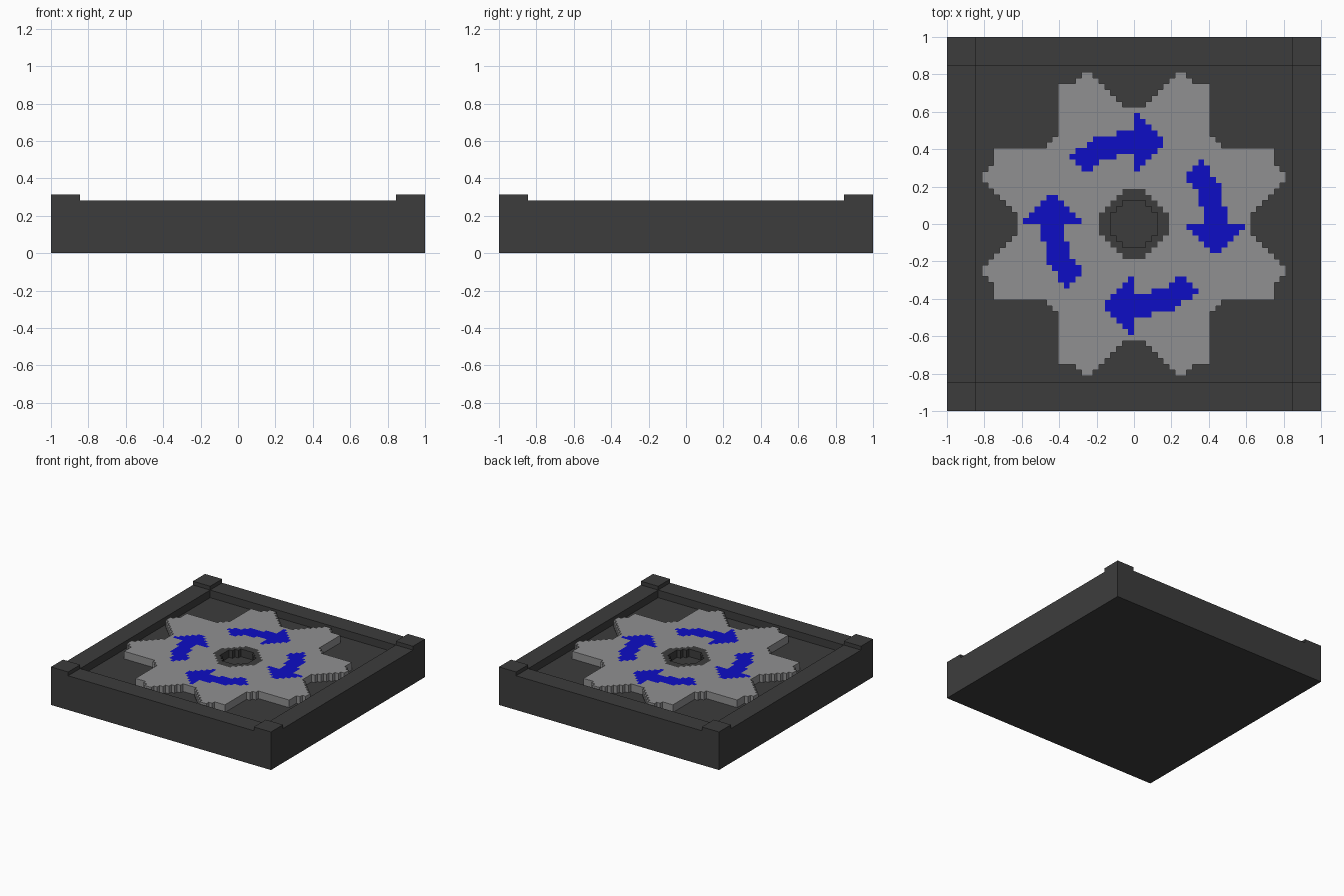
import bpy
import bmesh

cube = bpy.data.objects.get("Cube")
if cube:
    bpy.data.objects.remove(cube, do_unlink=True)

U = 1 / 32                      # one block
FLOOR, RIM, POST = 7, 9, 10     # heights in blocks


def material(name, rgb):
    m = bpy.data.materials.new(name)
    m.use_nodes = True
    m.diffuse_color = (*rgb, 1)
    bsdf = m.node_tree.nodes["Principled BSDF"]
    bsdf.inputs["Base Color"].default_value = (*rgb, 1)
    bsdf.inputs["Roughness"].default_value = 0.8
    return m


dark = material("dark grey", (0.046, 0.046, 0.046))
grey = material("light grey", (0.28, 0.28, 0.285))
blue = material("blue", (0.004, 0.004, 0.56))


def columns(name, cuts, bottom, top, mats, paint=lambda x, y: 0):
    """Block columns between the cut lines; top(x, y) is a height, or None for a gap."""
    bm = bmesh.new()
    spans = list(zip(cuts, cuts[1:]))
    n = len(spans)

    def height(i, j):
        if 0 <= i < n and 0 <= j < n:
            h = top(spans[i][0], spans[j][0])
            return bottom if h is None else h
        return bottom

    def quad(points, index=0):
        face = bm.faces.new([bm.verts.new((x * U, y * U, z * U)) for x, y, z in points])
        face.material_index = index

    for i, (x0, x1) in enumerate(spans):
        for j, (y0, y1) in enumerate(spans):
            h = height(i, j)
            if h <= bottom:
                continue
            quad([(x0, y0, h), (x1, y0, h), (x1, y1, h), (x0, y1, h)], paint(x0, y0))
            quad([(x0, y1, bottom), (x1, y1, bottom), (x1, y0, bottom), (x0, y0, bottom)])
            # Walls only where the neighbour is lower
            for di, dj, a, b in ((0, -1, (x0, y0), (x1, y0)), (1, 0, (x1, y0), (x1, y1)),
                                 (0, 1, (x1, y1), (x0, y1)), (-1, 0, (x0, y1), (x0, y0))):
                low = height(i + di, j + dj)
                if low < h:
                    quad([(*a, low), (*b, low), (*b, h), (*a, h)])
    bmesh.ops.remove_doubles(bm, verts=bm.verts, dist=1e-5)
    mesh = bpy.data.meshes.new(name)
    bm.to_mesh(mesh)
    bm.free()
    for m in mats:
        mesh.materials.append(m)
    obj = bpy.data.objects.new(name, mesh)
    bpy.context.collection.objects.link(obj)
    return obj


def inside(x, y, outline):
    """True inside an eight-way symmetric stepped outline."""
    a, b = (v if v >= 0 else -v - 1 for v in (x, y))
    low, high = min(a, b), max(a, b)
    return low < len(outline) and high < outline[low]


# Tray: sunken floor, raised rim and taller corner posts
def tray_height(x, y):
    edges = (x in (-32, 27)) + (y in (-32, 27))
    return (FLOOR, RIM, POST)[edges]


columns("tray", [-32, -27, 27, 32], 0, tray_height, [dark])

# Stepped outlines of one octant, in blocks
GEAR = [20, 20, 21, 22, 23, 24, 25, 26, 26, 25, 24, 24, 24, 15]
HUB = [6, 6, 5, 4]
HOLE = [4, 4, 3]

# Arrow: low and high block of each column from the tail at x = -11 to the tip
ARROW = [(11, 12), (10, 13), (9, 13), (9, 14), (10, 15), (11, 15), (11, 15), (11, 15),
         (12, 16), (12, 16), (12, 16), (9, 19), (10, 18), (11, 17), (12, 16), (13, 15)]


def arrow_paint(x, y):
    for _ in range(4):
        if -11 <= x <= 4 and ARROW[x + 11][0] <= y < ARROW[x + 11][1]:
            return 1
        x, y = -y - 1, x        # quarter turn
    return 0


# Gear plate with four arrows painted on its top
columns("gear", list(range(-26, 27)), FLOOR,
        lambda x, y: RIM if inside(x, y, GEAR) and not inside(x, y, HUB) else None,
        [grey, blue], arrow_paint)

# Hub ring around the centre hole
columns("hub_ring", list(range(-6, 7)), FLOOR,
        lambda x, y: RIM if inside(x, y, HUB) and not inside(x, y, HOLE) else None,
        [dark])
